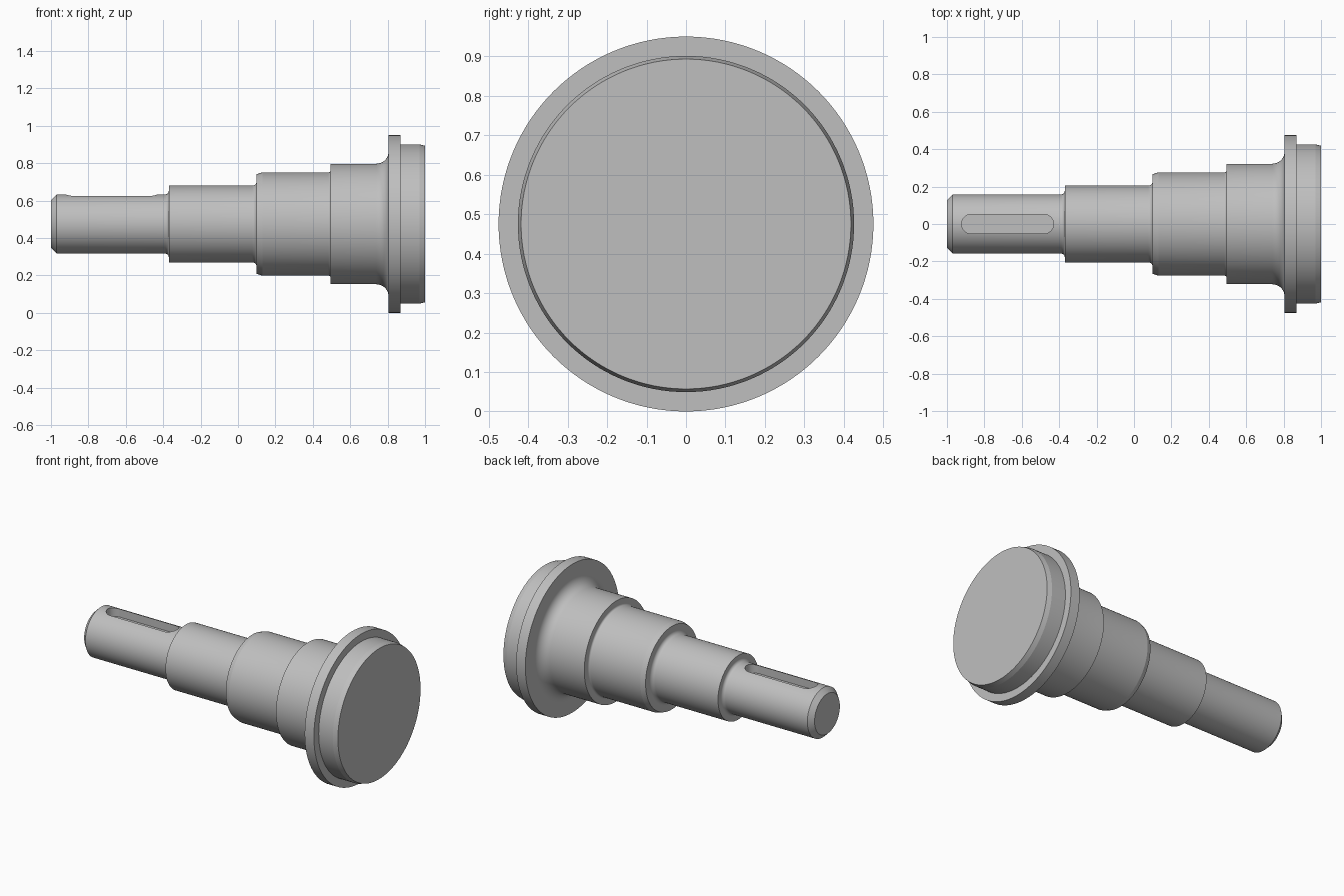
import bpy, bmesh, math

if "Cube" in bpy.data.objects:
    bpy.data.objects.remove(bpy.data.objects["Cube"])

AXIS_Z = 0.475
SEGMENTS = 128

steel = bpy.data.materials.new("steel_grey")
steel.diffuse_color = (0.52, 0.52, 0.52, 1)
steel.use_nodes = True
steel.node_tree.nodes["Principled BSDF"].inputs["Base Color"].default_value = steel.diffuse_color


def fillet(x, r, size, steps=9):
    """Concave quarter arc from a cylinder of radius r up to a shoulder at x."""
    return [(x - size + size * math.sin(a), r + size - size * math.cos(a))
            for a in (math.pi / 2 * i / steps for i in range(steps + 1))]


def make_object(name, bm):
    bmesh.ops.recalc_face_normals(bm, faces=bm.faces)
    mesh = bpy.data.meshes.new(name)
    bm.to_mesh(mesh)
    bm.free()
    mesh.materials.append(steel)
    obj = bpy.data.objects.new(name, mesh)
    bpy.context.collection.objects.link(obj)
    return obj


# Stepped shaft profile as (x, radius), from the narrow end to the wide end
profile = [(-1, 0.128), (-0.97, 0.158)]
profile += fillet(-0.37, 0.158, 0.02) + [(-0.37, 0.205)]
profile += fillet(0.10, 0.205, 0.024) + [(0.10, 0.266), (0.13, 0.276)]
profile += fillet(0.495, 0.276, 0.012) + [(0.495, 0.322)]
profile += fillet(0.805, 0.322, 0.066) + [(0.805, 0.475)]
profile += [(0.87, 0.475), (0.87, 0.426), (0.97, 0.426), (1, 0.418)]

# Revolve the profile about the shaft axis and cap both ends
bm = bmesh.new()
rings = []
for x, r in profile:
    rings.append([bm.verts.new((x, r * math.sin(a), AXIS_Z + r * math.cos(a)))
                  for a in (math.tau * i / SEGMENTS for i in range(SEGMENTS))])
for a, b in zip(rings, rings[1:]):
    for i in range(SEGMENTS):
        j = (i + 1) % SEGMENTS
        bm.faces.new((a[i], a[j], b[j], b[i]))
bm.faces.new(rings[0])
bm.faces.new(rings[-1])
shaft = make_object("stepped_shaft", bm)

# Keyway cutter: rounded slot outline extruded upward from the slot floor
HALF_WIDTH, FLOOR_Z, STEPS = 0.052, 0.573, 20
bm = bmesh.new()
outline = []
for centre, start in ((-0.482, -math.pi / 2), (-0.870, math.pi / 2)):
    for i in range(STEPS + 1):
        a = start + math.pi * i / STEPS
        outline.append(bm.verts.new((centre + HALF_WIDTH * math.cos(a),
                                     HALF_WIDTH * math.sin(a), FLOOR_Z)))
floor = bm.faces.new(outline)
top = bmesh.ops.extrude_face_region(bm, geom=[floor])
bmesh.ops.translate(bm, vec=(0, 0, 0.15),
                    verts=[g for g in top["geom"] if isinstance(g, bmesh.types.BMVert)])
cutter = make_object("keyway_cutter", bm)
cutter.hide_render = True

# Cut the keyway, then smooth the turned surfaces
cut = shaft.modifiers.new("keyway", 'BOOLEAN')
cut.operation = 'DIFFERENCE'
cut.solver = 'EXACT'
cut.object = cutter
bpy.context.view_layer.objects.active = shaft
shaft.select_set(True)
bpy.ops.object.modifier_apply(modifier=cut.name)
bpy.data.objects.remove(cutter)
bpy.ops.object.shade_smooth_by_angle(angle=math.radians(14))
